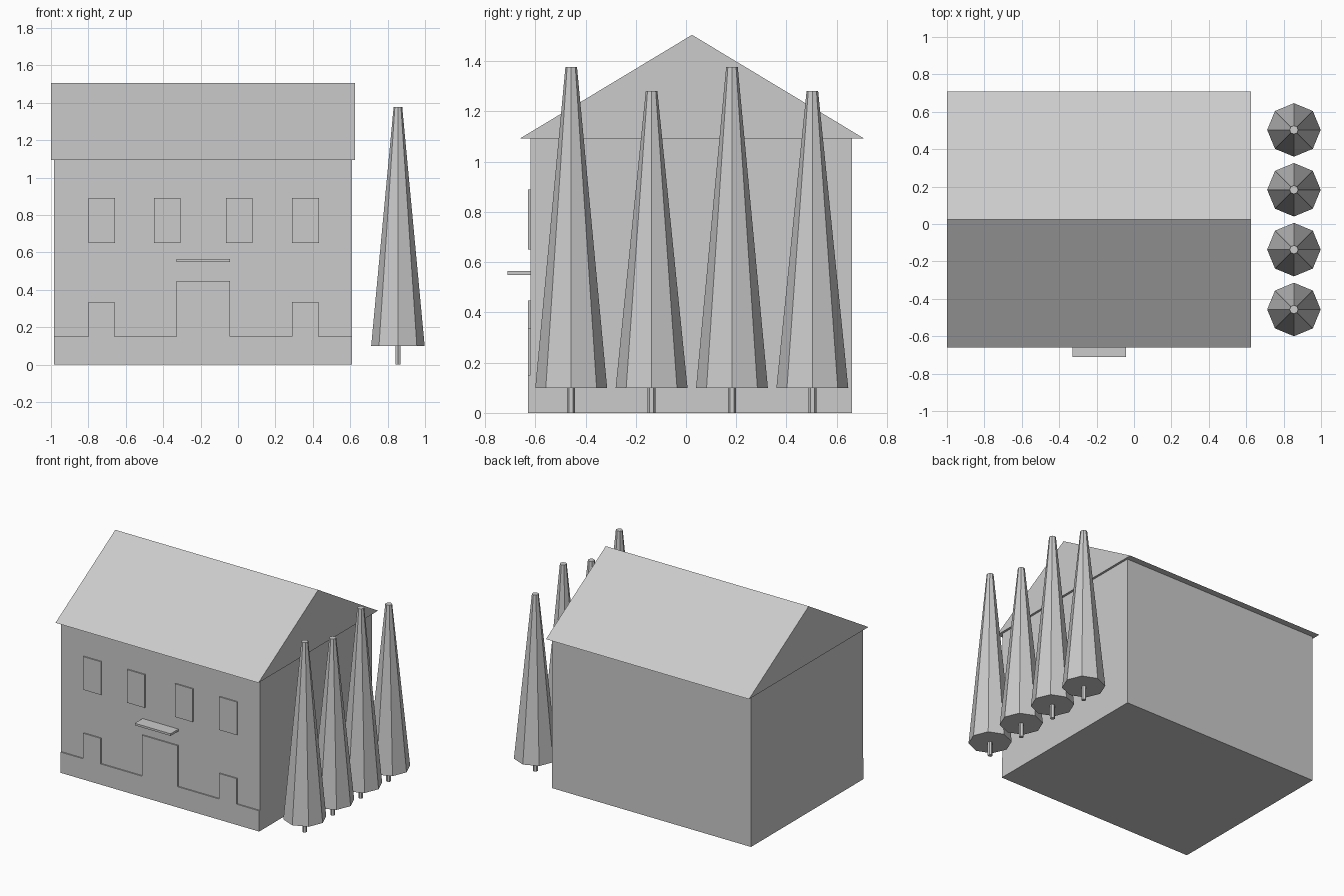
import bpy, bmesh
from mathutils import Matrix

if "Cube" in bpy.data.objects:
    bpy.data.objects.remove(bpy.data.objects["Cube"])

grey = bpy.data.materials.new("plain_grey")
grey.diffuse_color = (0.6, 0.6, 0.6, 1)
grey.use_nodes = True
grey.node_tree.nodes["Principled BSDF"].inputs["Base Color"].default_value = grey.diffuse_color


def finish(name, bm):
    bmesh.ops.recalc_face_normals(bm, faces=bm.faces)
    mesh = bpy.data.meshes.new(name)
    bm.to_mesh(mesh)
    bm.free()
    mesh.materials.append(grey)
    obj = bpy.data.objects.new(name, mesh)
    bpy.context.collection.objects.link(obj)
    return obj


def prism(name, points, offset):
    """Extrude a closed outline along an offset vector."""
    bm = bmesh.new()
    face = bm.faces.new([bm.verts.new(p) for p in points])
    ext = bmesh.ops.extrude_face_region(bm, geom=[face], use_keep_orig=True)
    moved = [v for v in ext["geom"] if isinstance(v, bmesh.types.BMVert)]
    bmesh.ops.translate(bm, verts=moved, vec=offset)
    return finish(name, bm)


def box(name, x0, x1, y0, y1, z0, z1):
    outline = [(x0, y0, z0), (x1, y0, z0), (x1, y0, z1), (x0, y0, z1)]
    return prism(name, outline, (0, y1 - y0, 0))


def add_cone(bm, sides, r0, r1, x, y, z0, z1):
    bmesh.ops.create_cone(bm, cap_ends=True, segments=sides, radius1=r0,
                          radius2=r1, depth=z1 - z0,
                          matrix=Matrix.Translation((x, y, (z0 + z1) / 2)))


# House walls and gable roof
WALL, FACE = -0.62, -0.629
box("house_walls", -0.983, 0.61, WALL, 0.66, 0, 1.093)
prism("gable_roof", [(-1, -0.66, 1.093), (-1, 0.708, 1.093), (-1, 0.024, 1.505)],
      (1.626, 0, 0))

# Raised plinth joined to the door and lower windows
outline = [(-0.983, 0), (-0.983, 0.15)]
for x0, x1, top in [(-0.80, -0.66, 0.335), (-0.33, -0.043, 0.447), (0.29, 0.43, 0.335)]:
    outline += [(x0, 0.15), (x0, top), (x1, top), (x1, 0.15)]
outline += [(0.61, 0.15), (0.61, 0)]
prism("plinth_with_door", [(x, FACE, z) for x, z in outline], (0, WALL - FACE, 0))

# Upper windows
for i, x in enumerate((-0.80, -0.45, -0.065, 0.29)):
    box(f"upper_window_{i + 1}", x, x + 0.142, FACE, WALL, 0.65, 0.89)

# Canopy over the door
box("door_canopy", -0.33, -0.043, -0.71, WALL, 0.549, 0.564)

# Row of trees beside the house
for i in range(4):
    y = -0.457 + 0.32 * i
    top = 1.378 if i % 2 == 0 else 1.282
    bm = bmesh.new()
    add_cone(bm, 8, 0.143, 0.023, 0.855, y, 0.1, top)
    finish(f"tree_crown_{i + 1}", bm)
    bm = bmesh.new()
    add_cone(bm, 6, 0.016, 0.016, 0.855, y, 0, 0.1)
    finish(f"tree_trunk_{i + 1}", bm)
